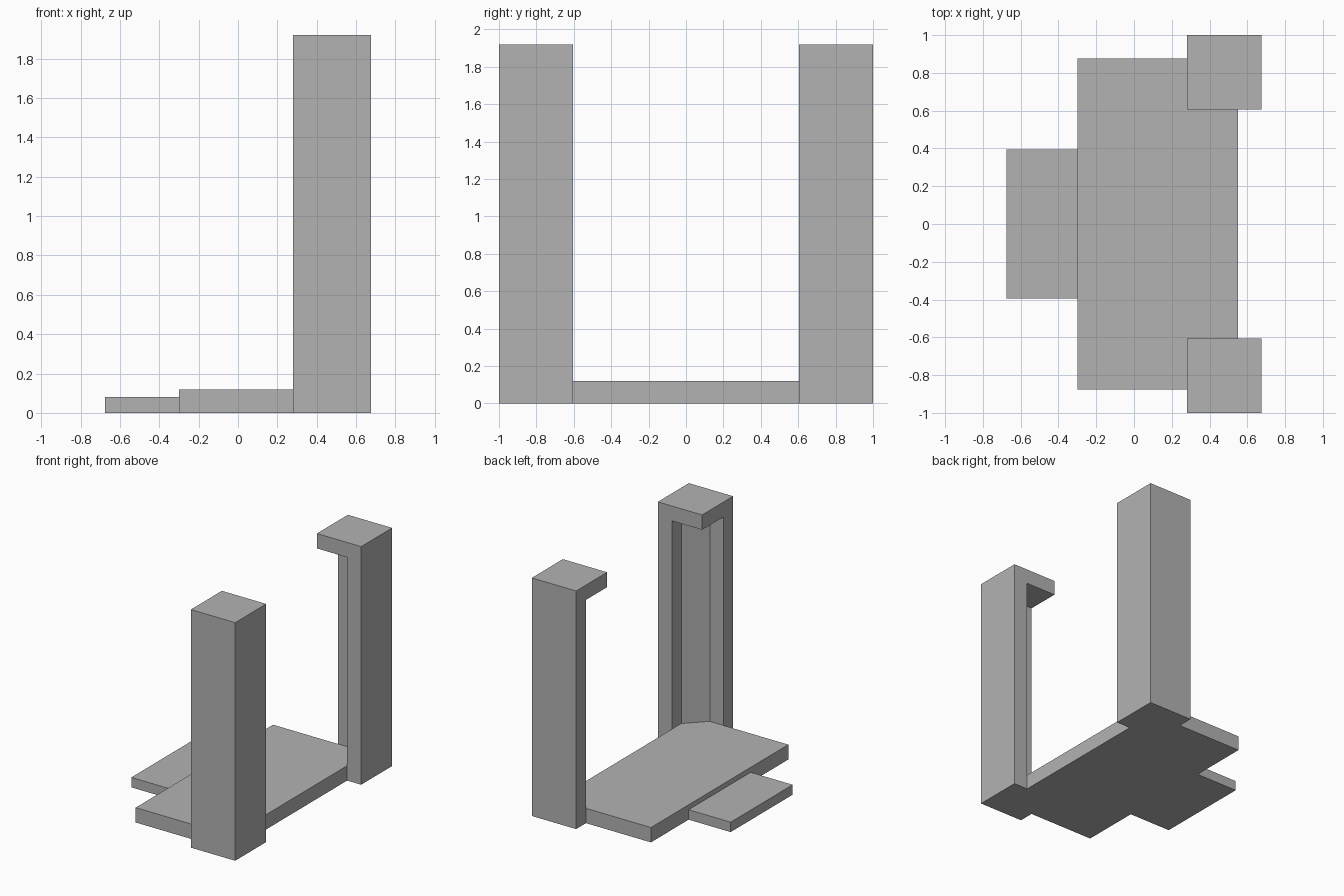
import bpy
import bmesh

cube = bpy.data.objects.get("Cube")
if cube:
    bpy.data.objects.remove(cube, do_unlink=True)

# One plain grey for every part
GREY = (0.45, 0.45, 0.45, 1)
grey = bpy.data.materials.new("plain grey")
grey.use_nodes = True
grey.diffuse_color = GREY
grey.node_tree.nodes["Principled BSDF"].inputs["Base Color"].default_value = GREY

HEIGHT, PLATE_TOP, STEP_TOP = 1.92, 0.12, 0.08
WALL, CAP, CHAMFER = 0.125, 0.12, 0.15
X0, X1 = 0.28, 0.675        # post extent across
Y0, Y1 = 0.605, 1.0         # post extent along
XI, YI = X1 - WALL, Y1 - WALL   # inner wall faces


def extrude(bm, outline, z0, z1):
    """Raise a flat outline into a closed prism."""
    face = bm.faces.new([bm.verts.new((x, y, z0)) for x, y in outline])
    result = bmesh.ops.extrude_face_region(bm, geom=[face])
    top = [v for v in result["geom"] if isinstance(v, bmesh.types.BMVert)]
    bmesh.ops.translate(bm, verts=top, vec=(0, 0, z1 - z0))


def rect(x0, x1, y0, y1):
    return [(x0, y0), (x1, y0), (x1, y1), (x0, y1)]


def build(name, prisms, mirror_y=1):
    bm = bmesh.new()
    for outline, z0, z1 in prisms:
        extrude(bm, [(x, y * mirror_y) for x, y in outline], z0, z1)
    bmesh.ops.remove_doubles(bm, verts=bm.verts, dist=0.0001)
    # Drop the hidden faces shared by stacked prisms
    inner = [f for f in bm.faces if all(len(e.link_faces) > 2 for e in f.edges)]
    bmesh.ops.delete(bm, geom=inner, context="FACES_ONLY")
    bmesh.ops.recalc_face_normals(bm, faces=bm.faces)
    mesh = bpy.data.meshes.new(name)
    bm.to_mesh(mesh)
    bm.free()
    mesh.materials.append(grey)
    obj = bpy.data.objects.new(name, mesh)
    bpy.context.collection.objects.link(obj)
    return obj


# Base plate, notched around the corner posts
c = CHAMFER
half = [(XI, YI - c), (XI - c, YI), (-0.30, YI)]
plate = half + [(x, -y) for x, y in reversed(half)]
build("base_plate", [(plate, 0, PLATE_TOP)])

# Low step on the open side
build("entry_step", [(rect(-X1, -0.30, -0.395, 0.395), 0, STEP_TOP)])

# Corner posts: angle section with a chamfered inner corner, under a square cap
angle = [(X1, Y0), (X1, Y1), (X0, Y1), (X0, YI),
         (XI - c, YI), (XI, YI - c), (XI, Y0)]
for name, side in (("front_post", -1), ("back_post", 1)):
    build(name, [(angle, 0, HEIGHT - CAP)], side)
    build(name + "_cap", [(rect(X0, X1, Y0, Y1), HEIGHT - CAP, HEIGHT)], side)
